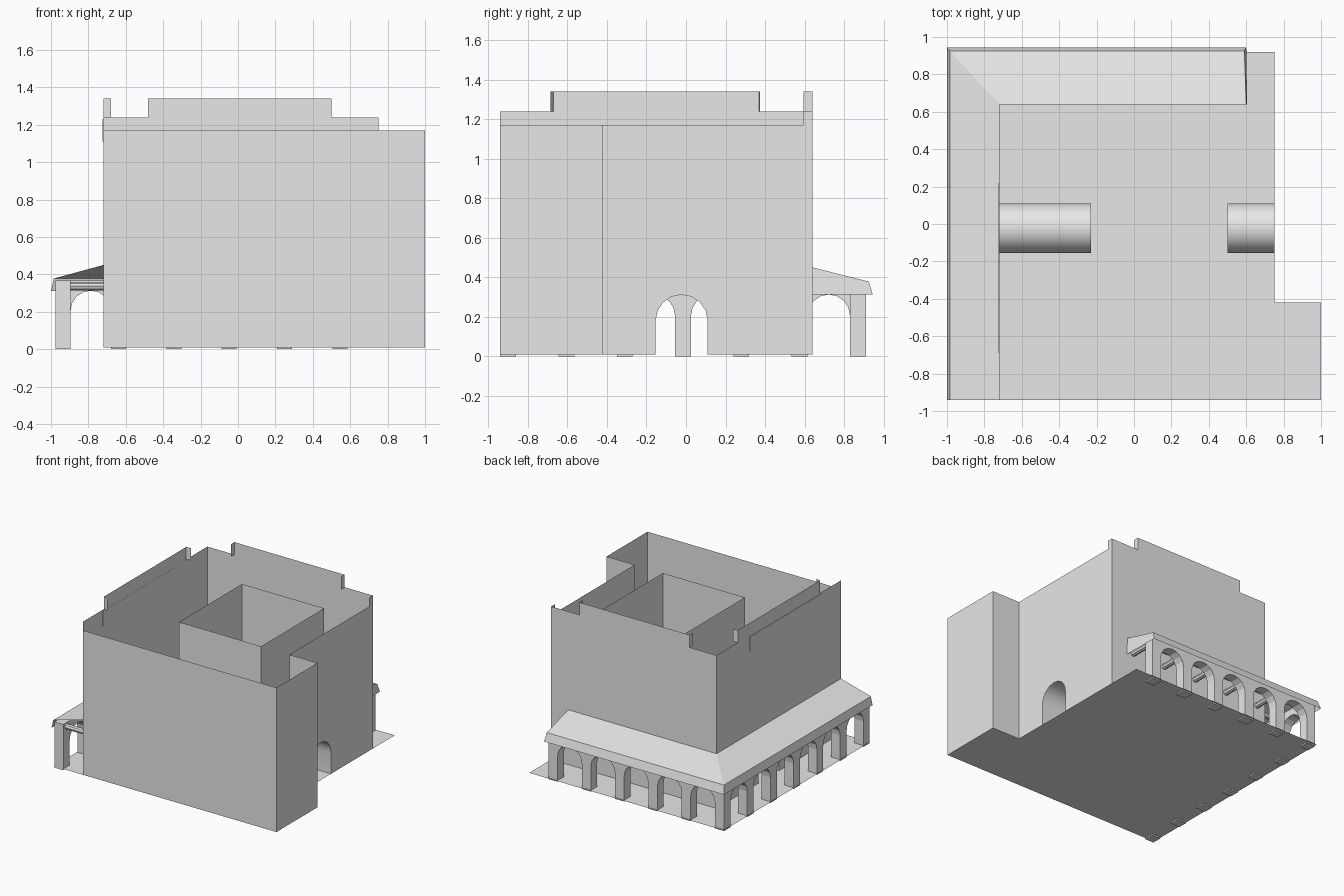
import bpy, bmesh, math
from mathutils import Vector

if "Cube" in bpy.data.objects:
    bpy.data.objects.remove(bpy.data.objects["Cube"], do_unlink=True)

plaster = bpy.data.materials.new("plain_grey")
plaster.use_nodes = True
GREY = (0.8, 0.8, 0.8, 1)
plaster.diffuse_color = GREY
plaster.node_tree.nodes["Principled BSDF"].inputs["Base Color"].default_value = GREY

GROUND, TOP, LOW, HIGH = 0.01, 1.17, 1.24, 1.34
LEFT, RIGHT, WING = -0.72, 0.75, 1.0
FRONT, STEP, BACK = -0.94, -0.42, 0.64
YARD_L, YARD_R, YARD_B = -0.23, 0.5, 0.38
DOOR_Y, DOOR_R, SPRING = -0.022, 0.132, 0.18


def finish(name, bm):
    mesh = bpy.data.meshes.new(name)
    bm.to_mesh(mesh)
    bm.free()
    mesh.materials.append(plaster)
    obj = bpy.data.objects.new(name, mesh)
    bpy.context.collection.objects.link(obj)
    return obj


def sheet(name, *polygons):
    bm = bmesh.new()
    for pts in polygons:
        bm.faces.new([bm.verts.new(p) for p in pts])
    bmesh.ops.remove_doubles(bm, verts=bm.verts, dist=0.0005)
    return finish(name, bm)


def arch(centre, radius, spring, base, steps=8):
    """Outline of an arched opening, from its low-u foot to its high-u foot."""
    pts = [(centre - radius, base)]
    for i in range(steps + 1):
        a = math.pi * (1 - i / steps)
        pts.append((centre + radius * math.cos(a), spring + radius * math.sin(a)))
    return pts + [(centre + radius, base)]


def along_x(y, outline):
    return [(u, y, z) for u, z in outline]


def along_y(x, outline):
    return [(x, u, z) for u, z in outline]


def doorway_outline(y0, y1, top):
    """Wall outline with the passage opening; top lists points from y1 back to y0."""
    return [(y0, GROUND)] + arch(DOOR_Y, DOOR_R, SPRING, GROUND) + [(y1, GROUND)] + top


def box_top(u0, u1, z=TOP):
    return [(u1, z), (u0, z)]


def plain(u0, u1, z=TOP):
    return [(u0, GROUND), (u1, GROUND)] + box_top(u0, u1, z)


# Floor slab
sheet("floor", [(x, y, GROUND) for x, y in (
    (-0.98, FRONT), (WING, FRONT), (WING, STEP), (RIGHT, STEP),
    (RIGHT, 0.92), (-0.98, 0.92))])

# Outer walls
sheet("front_wall", along_x(FRONT, plain(LEFT, WING)))
sheet("wing_side_wall", along_y(WING, plain(FRONT, STEP)))
sheet("wing_back_wall", along_x(STEP, plain(RIGHT, WING))[::-1])
sheet("east_wall", along_y(RIGHT, doorway_outline(STEP, BACK, box_top(STEP, BACK))))

# Stepped parapets rise from the back and west walls
M0, M1 = -0.48, 0.5
sheet("back_wall", along_x(BACK, [
    (LEFT, GROUND), (RIGHT, GROUND), (RIGHT, LOW), (M1, LOW), (M1, HIGH),
    (M0, HIGH), (M0, LOW), (LEFT, LOW)])[::-1])
W0, W1 = -0.67, 0.37
sheet("west_wall", along_y(LEFT, doorway_outline(FRONT, BACK, [
    (BACK, LOW), (W1, LOW), (W1, HIGH), (W0, HIGH), (W0, LOW), (FRONT, LOW)]))[::-1])

# Short returns at the parapet ends
for i, x in enumerate((M0, M1)):
    sheet(f"back_parapet_return_{i}", along_y(x, [
        (BACK - 0.045, LOW), (BACK, LOW), (BACK, HIGH), (BACK - 0.045, HIGH)]))
for i, (y, tip) in enumerate(((W0, W0 - 0.015), (W1, W1 + 0.005))):
    sheet(f"west_parapet_return_{i}", [
        (LEFT, y, LOW), (LEFT + 0.04, tip, LOW), (LEFT + 0.04, tip, HIGH), (LEFT, y, HIGH)])
sheet("corner_parapet_return", along_y(RIGHT, [
    (BACK - 0.045, TOP), (BACK, TOP), (BACK, LOW), (BACK - 0.045, LOW)]))

# Courtyard walls
sheet("courtyard_front_wall", along_x(STEP, plain(YARD_L, YARD_R)))
sheet("courtyard_back_wall", along_x(YARD_B, plain(YARD_L, YARD_R))[::-1])
for name, x in (("courtyard_west_wall", YARD_L), ("courtyard_east_wall", YARD_R)):
    sheet(name, along_y(x, doorway_outline(STEP, YARD_B, box_top(STEP, YARD_B))))

# Vaulted passages into the courtyard
for name, x0, x1 in (("west_passage", LEFT, YARD_L), ("east_passage", YARD_R, RIGHT)):
    rim = arch(DOOR_Y, DOOR_R, SPRING, GROUND)
    vault = sheet(name, *[
        [(x0, *a), (x1, *a), (x1, *b), (x0, *b)] for a, b in zip(rim, rim[1:])])
    vault.data.polygons.foreach_set("use_smooth", [True] * len(vault.data.polygons))


# Porch arcades: one outline of piers and arches, given depth
def arcade(name, start, pitch, count, place, depth):
    pier, spring, top = 0.08, 0.205, 0.368
    radius = (pitch - pier) / 2
    outline = [(start, 0)]
    for i in range(count - 1):
        outline += arch(start + i * pitch + pier + radius, radius, spring, 0)
    end = start + (count - 1) * pitch + pier
    outline += [(end, 0), (end, top), (start, top)]
    bm = bmesh.new()
    face = bm.faces.new([bm.verts.new(p) for p in place(outline)])
    result = bmesh.ops.extrude_face_region(bm, geom=[face])
    moved = [g for g in result["geom"] if isinstance(g, bmesh.types.BMVert)]
    bmesh.ops.translate(bm, verts=moved, vec=depth)
    bmesh.ops.recalc_face_normals(bm, faces=bm.faces)
    finish(name, bm)
    return [start + i * pitch + pier / 2 for i in range(count)]


back_piers = arcade("back_arcade", -0.975, 0.296, 6,
                    lambda o: along_x(0.83, o), (0, 0.08, 0))
west_piers = arcade("west_arcade", -0.94, 0.295, 7,
                    lambda o: along_y(-0.975, o), (0.08, 0, 0))


# Round ceiling beams from the piers to the house
def beam(name, a, b):
    a, b = Vector(a), Vector(b)
    bpy.ops.mesh.primitive_cylinder_add(
        vertices=8, radius=0.022, depth=(b - a).length, location=(a + b) / 2)
    obj = bpy.context.object
    obj.name = name
    obj.rotation_euler = (b - a).to_track_quat("Z", "Y").to_euler()
    obj.data.materials.append(plaster)
    bpy.ops.object.shade_smooth_by_angle()


for i, x in enumerate(back_piers[1:]):
    beam(f"back_beam_{i}", (x, BACK, 0.337), (x, 0.84, 0.337))
for i, y in enumerate(west_piers[:-1]):
    beam(f"west_beam_{i}", (-0.905, y, 0.337), (LEFT, y, 0.337))

# Lean-to roof wrapping the corner, with a flared fascia
END = 0.6
ridge = [(LEFT, FRONT, 0.45), (LEFT, BACK, 0.45), (END, BACK, 0.45)]
eave = [(-0.985, FRONT, 0.378), (-0.985, 0.925, 0.378), (END - 0.01, 0.925, 0.378)]
lip = [(-1, FRONT, 0.312), (-1, 0.945, 0.312), (END, 0.945, 0.312)]
panels = []
for upper, lower in ((ridge, eave), (eave, lip)):
    for i in range(2):
        panels.append([upper[i], upper[i + 1], lower[i + 1], lower[i]])
panels.append([ridge[2], (END + 0.005, BACK, 0.312), lip[2], eave[2]])
sheet("porch_roof", *panels)

# Long shallow panel on the west parapet
bpy.ops.mesh.primitive_cube_add(size=1, location=(LEFT - 0.002, -0.235, TOP))
panel = bpy.context.object
panel.name = "west_parapet_panel"
panel.scale = (0.006, 0.91, 0.12)
panel.data.materials.append(plaster)
